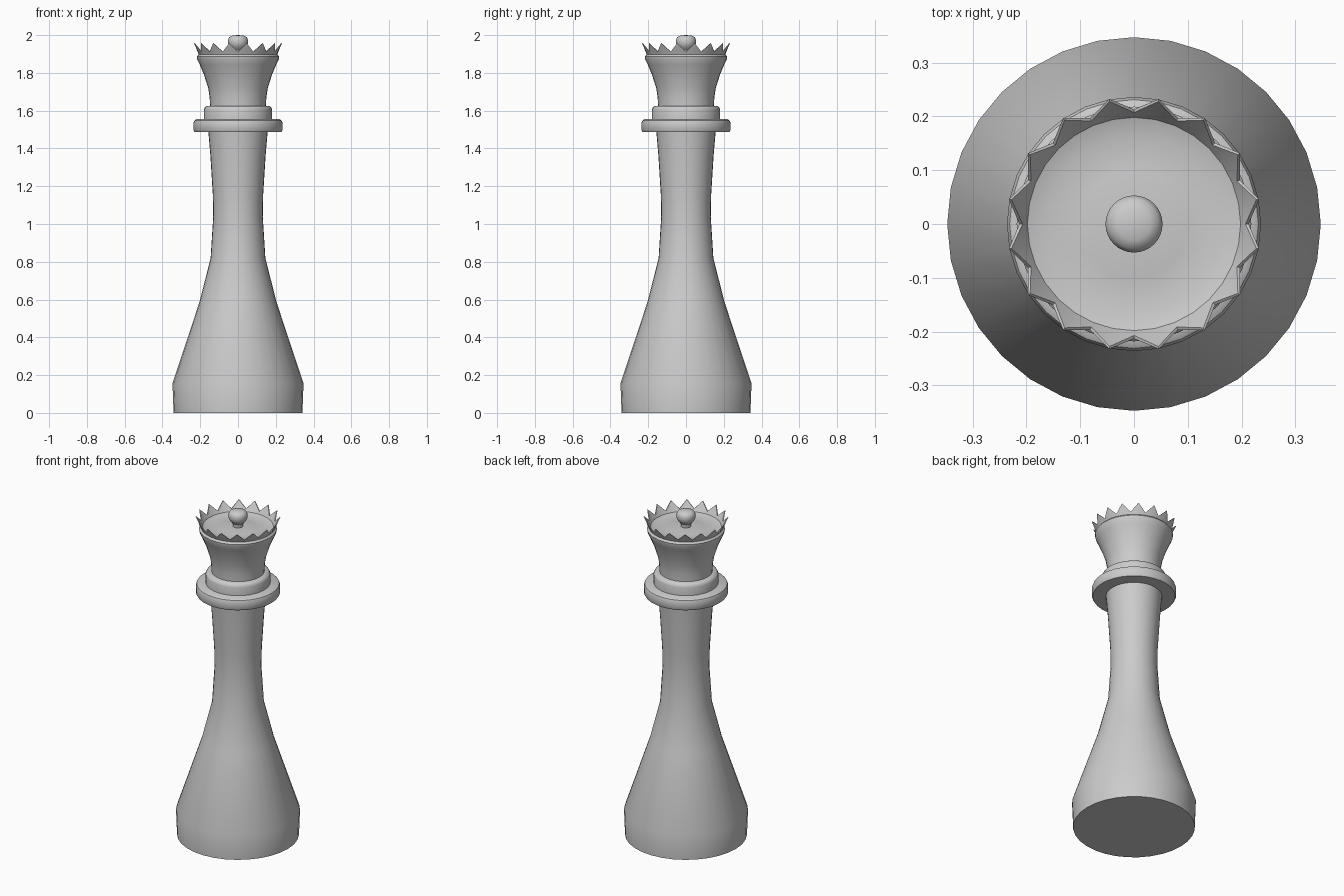
import bpy, bmesh, math

if "Cube" in bpy.data.objects:
    bpy.data.objects.remove(bpy.data.objects["Cube"])

SEG = 32


def lathe(name, rings, angle=40):
    """Spin a profile of (r, z) points; a 4-tuple (r, z, r2, z2) alternates
    valley / tip around the ring. r = 0 makes a pole."""
    bm = bmesh.new()
    loops = []
    for ring in rings:
        if ring[0] == 0:
            loops.append([bm.verts.new((0, 0, ring[1]))])
            continue
        loop = []
        for i in range(SEG):
            a = 2 * math.pi * i / SEG
            r, z = ring[2:] if len(ring) == 4 and i % 2 else ring[:2]
            loop.append(bm.verts.new((r * math.cos(a), r * math.sin(a), z)))
        loops.append(loop)
    for lo, hi in zip(loops, loops[1:]):
        for i in range(SEG):
            j = (i + 1) % SEG
            if len(lo) == 1:
                bm.faces.new((lo[0], hi[j], hi[i]))
            elif len(hi) == 1:
                bm.faces.new((lo[i], lo[j], hi[0]))
            else:
                bm.faces.new((lo[i], lo[j], hi[j], hi[i]))
    bmesh.ops.recalc_face_normals(bm, faces=bm.faces)
    me = bpy.data.meshes.new(name)
    bm.to_mesh(me)
    bm.free()
    ob = bpy.data.objects.new(name, me)
    bpy.context.collection.objects.link(ob)
    bpy.ops.object.select_all(action='DESELECT')
    ob.select_set(True)
    bpy.context.view_layer.objects.active = ob
    bpy.ops.object.shade_smooth_by_angle(angle=math.radians(angle))
    return ob


# Base and tapering stem
lathe("base_and_stem", [
    (0, 0), (.341, 0), (.347, .155), (.203, .59), (.145, .82),
    (.131, 1.04), (.133, 1.15), (.146, 1.36), (.158, 1.5), (0, 1.5)])

# Wide collar and the smaller ring above it
lathe("collar", [
    (0, 1.488), (.231, 1.488), (.236, 1.497), (.236, 1.535), (.231, 1.548),
    (.218, 1.555), (0, 1.555)])
lathe("neck_ring", [
    (0, 1.55), (.181, 1.55), (.181, 1.605), (.176, 1.618),
    (.163, 1.626), (0, 1.626)])

# Flared head with zigzag crown rim and shallow dish inside
lathe("crown", [
    (0, 1.62), (.148, 1.62), (.15, 1.67), (.158, 1.72), (.18, 1.79),
    (.203, 1.845), (.216, 1.872), (.218, 1.887), (.208, 1.898),
    (.213, 1.912, .237, 1.957), (.207, 1.912, .232, 1.957),
    (.198, 1.899), (.165, 1.888), (.1, 1.893), (0, 1.905)])

# Rounded finial
lathe("finial", [
    (0, 1.895), (.028, 1.895), (.03, 1.922), (.045, 1.937), (.053, 1.955),
    (.053, 1.975), (.046, 1.99), (.03, 1.998), (0, 2)])
